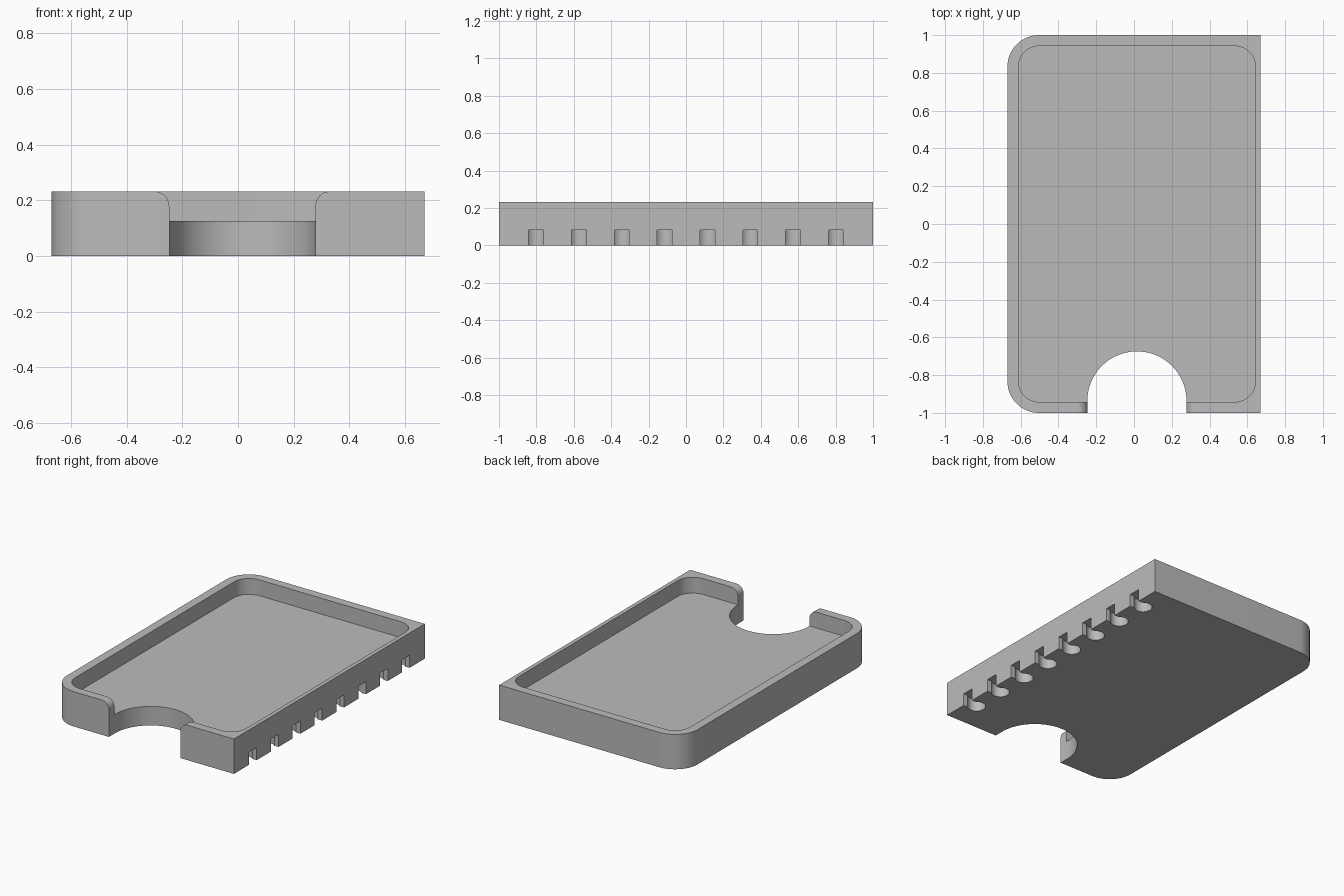
import bpy
import bmesh
from math import sin, cos, pi, asin

cube = bpy.data.objects.get("Cube")
if cube:
    bpy.data.objects.remove(cube, do_unlink=True)

# Main sizes
HX, HY, H = 0.67, 1.0, 0.231
FLOOR = 0.126
IN_L, IN_R, IN_Y = -0.612, 0.643, 0.942
NOTCH_X, NOTCH_Y, NOTCH_R = 0.0155, -0.937, 0.2625
LIP_R = 0.052

grey = bpy.data.materials.new("Plain grey")
grey.use_nodes = True
grey.diffuse_color = (0.5, 0.5, 0.5, 1)
grey.node_tree.nodes["Principled BSDF"].inputs["Base Color"].default_value = (0.5, 0.5, 0.5, 1)


def arc(cx, cy, r, start, end, steps=24):
    return [(cx + r * cos(start + (end - start) * i / steps),
             cy + r * sin(start + (end - start) * i / steps)) for i in range(steps + 1)]


def rounded_rect(x0, x1, y0, y1, r_left, r_right):
    """Counter-clockwise outline; a zero radius leaves a square corner."""
    pts = []
    corners = [(x1, y0, -1, 1, r_right, -pi / 2), (x1, y1, -1, -1, r_right, 0),
               (x0, y1, 1, -1, r_left, pi / 2), (x0, y0, 1, 1, r_left, pi)]
    for x, y, sx, sy, r, a in corners:
        pts += arc(x + sx * r, y + sy * r, r, a, a + pi / 2) if r else [(x, y)]
    return pts


def prism(name, outline, lo, hi, axis="Z"):
    """Extrude an outline along Z (points are x, y) or Y (points are x, z)."""
    place = (lambda p, d: (p[0], p[1], d)) if axis == "Z" else (lambda p, d: (p[0], d, p[1]))
    bm = bmesh.new()
    low = [bm.verts.new(place(p, lo)) for p in outline]
    high = [bm.verts.new(place(p, hi)) for p in outline]
    bm.faces.new(low)
    bm.faces.new(high)
    n = len(outline)
    for i in range(n):
        j = (i + 1) % n
        bm.faces.new((low[i], low[j], high[j], high[i]))
    bmesh.ops.recalc_face_normals(bm, faces=bm.faces)
    mesh = bpy.data.meshes.new(name)
    bm.to_mesh(mesh)
    bm.free()
    mesh.materials.append(grey)
    obj = bpy.data.objects.new(name, mesh)
    bpy.context.collection.objects.link(obj)
    return obj


def cut(target, cutter):
    mod = target.modifiers.new(cutter.name, "BOOLEAN")
    mod.operation = "DIFFERENCE"
    mod.solver = "EXACT"
    mod.object = cutter
    bpy.context.view_layer.objects.active = target
    bpy.ops.object.modifier_apply(modifier=mod.name)
    bpy.data.objects.remove(cutter, do_unlink=True)


# Tray body: rounded on one long side, square on the other
tray = prism("tray", rounded_rect(-HX, HX, -HY, HY, 0.167, 0), 0, H)

# Shallow pocket
cut(tray, prism("pocket", rounded_rect(IN_L, IN_R, -IN_Y, IN_Y, 0.11, 0.11), FLOOR, H + 0.2))

# Thumb notch through the front
left, right = NOTCH_X - NOTCH_R, NOTCH_X + NOTCH_R
outline = arc(NOTCH_X, NOTCH_Y, NOTCH_R, 0, pi, 64) + [(left, -1.2), (right, -1.2)]
cut(tray, prism("thumb_notch", outline, -0.1, H + 0.2))

# Rounded upper lips either side of the notch
z = H - LIP_R
flare = arc(left - LIP_R, z, LIP_R, pi / 2, 0) + arc(right + LIP_R, z, LIP_R, pi, pi / 2)
flare += [(right + LIP_R, H + 0.1), (left - LIP_R, H + 0.1)]
cut(tray, prism("lip_rounding", flare, -1.2, -0.9, "Y"))

# Row of keyhole slots under the square long side
half, hole_r, hole_x = 0.04, 0.056, 0.6
a = asin(half / hole_r)
for i in range(8):
    y = (i - 3.5) * 0.229
    key = arc(hole_x, y, hole_r, a, 2 * pi - a, 32) + [(HX + 0.1, y - half), (HX + 0.1, y + half)]
    cut(tray, prism("keyhole_slot", key, -0.1, 0.083))

# Smooth curved walls, crisp edges
bpy.ops.object.select_all(action="DESELECT")
tray.select_set(True)
bpy.context.view_layer.objects.active = tray
bpy.ops.object.shade_smooth_by_angle(angle=pi / 6)
